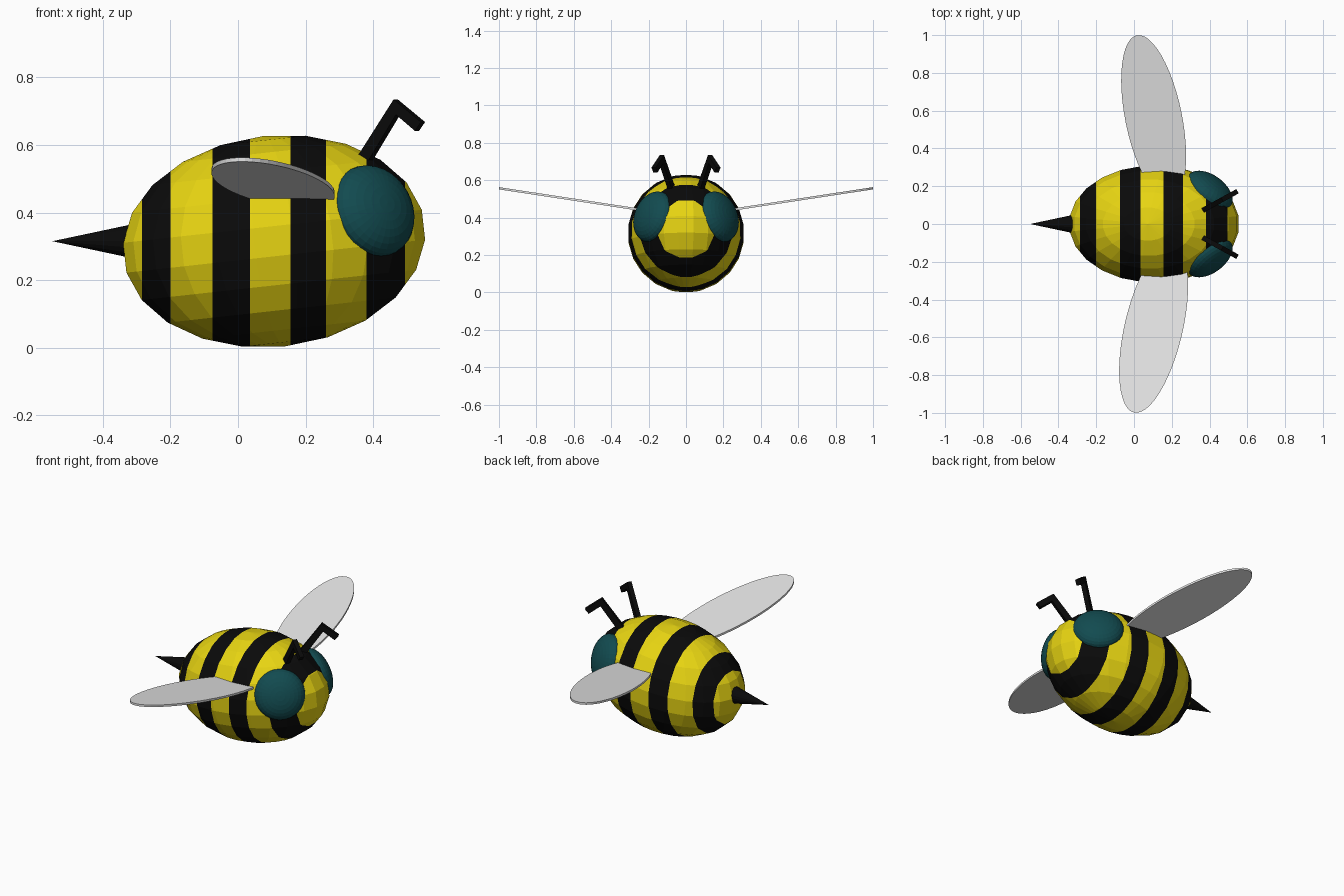
import bpy, bmesh, math
from mathutils import Matrix, Vector

if "Cube" in bpy.data.objects:
    bpy.data.objects.remove(bpy.data.objects["Cube"])


def material(name, rgb):
    m = bpy.data.materials.new(name)
    m.diffuse_color = (*rgb, 1)
    m.use_nodes = True
    m.node_tree.nodes["Principled BSDF"].inputs["Base Color"].default_value = m.diffuse_color
    return m


YELLOW = material("yellow", (0.8, 0.66, 0.006))
BLACK = material("black", (0.003, 0.003, 0.003))
TEAL = material("dark teal", (0.006, 0.07, 0.08))
GREY = material("light grey", (0.8, 0.8, 0.8))


def finish(bm, name, *mats):
    bmesh.ops.recalc_face_normals(bm, faces=bm.faces)
    me = bpy.data.meshes.new(name)
    bm.to_mesh(me)
    bm.free()
    for m in mats:
        me.materials.append(m)
    ob = bpy.data.objects.new(name, me)
    bpy.context.collection.objects.link(ob)
    return ob


def prism(bm, bottom, offset):
    """Solid between an outline and its copy moved by offset."""
    lo = [bm.verts.new(p) for p in bottom]
    hi = [bm.verts.new(Vector(p) + offset) for p in bottom]
    n = len(lo)
    bm.faces.new(lo[::-1])
    bm.faces.new(hi)
    for i in range(n):
        j = (i + 1) % n
        bm.faces.new((lo[i], lo[j], hi[j], hi[i]))


# Striped body: a faceted ellipsoid, nose tilted slightly up
bm = bmesh.new()
bmesh.ops.create_uvsphere(bm, u_segments=24, v_segments=11, radius=1)
fit = 1.019
bm.transform(Matrix.Translation((0.107, 0, 0.315))
             @ Matrix.Rotation(-0.11, 4, 'Y')
             @ Matrix.Diagonal((0.445 * fit, 0.307 * fit, 0.313, 1))
             @ Matrix.Rotation(math.radians(7.5), 4, 'Z'))
stripes = [(-0.285, -0.2), (-0.075, 0.035), (0.155, 0.26), (0.38, 0.495)]
for x in (e for s in stripes for e in s):
    bmesh.ops.bisect_plane(bm, geom=bm.verts[:] + bm.edges[:] + bm.faces[:],
                           plane_co=(x, 0, 0), plane_no=(1, 0, 0))
for f in bm.faces:
    cx = f.calc_center_median().x
    f.material_index = int(any(a < cx < b for a, b in stripes))
finish(bm, "body", YELLOW, BLACK)

# Stinger
bm = bmesh.new()
bmesh.ops.create_cone(bm, cap_ends=True, segments=16, radius1=0.053, radius2=0.0,
                      depth=0.25)
bm.transform(Matrix.Translation((-0.425, 0, 0.315)) @ Matrix.Rotation(-math.pi / 2, 4, 'Y'))
finish(bm, "stinger", BLACK)

for side, label in ((-1, "right"), (1, "left")):
    # Eye: flattened ball lying on the side of the head
    bm = bmesh.new()
    bmesh.ops.create_uvsphere(bm, u_segments=32, v_segments=16, radius=1)
    turn = Vector((0.57, side * 0.76, 0.31)).to_track_quat('Z', 'Y').to_matrix().to_4x4()
    bm.transform(Matrix.Translation((0.40, side * 0.175, 0.405)) @ turn
                 @ Matrix.Diagonal((0.14, 0.14, 0.075, 1)))
    finish(bm, label + "_eye", TEAL)

    # Antenna: bent square bar in an outward-leaning vertical plane
    bm = bmesh.new()
    outline = [(0.34, 0.535), (0.467, 0.735), (0.548, 0.668),
               (0.53, 0.642), (0.474, 0.69), (0.375, 0.525)]
    across = Vector((-0.48, side * 0.877, 0)) * 0.026
    pts = [Vector((x, side * (0.07 + (x - 0.36) * 0.55), z)) - across / 2
           for x, z in outline]
    prism(bm, pts, across)
    finish(bm, label + "_antenna", BLACK)

    # Wing: thin oval swept back and rising outward
    angle, cy, a, b = ((13.1, 0.55, 0.46, 0.154) if side < 0
                       else (11.5, 0.562, 0.446, 0.15))
    c, s = math.cos(math.radians(angle)), math.sin(math.radians(angle))
    bm = bmesh.new()
    pts = []
    for i in range(48):
        t = 2 * math.pi * i / 48
        u, v = b * math.cos(t), a * math.sin(t)
        y = cy + u * s + v * c
        pts.append((0.104 + u * c - v * s, side * y, 0.399 + 0.152 * y))
    prism(bm, pts, Vector((0, 0, 0.012)))
    finish(bm, label + "_wing", GREY)
